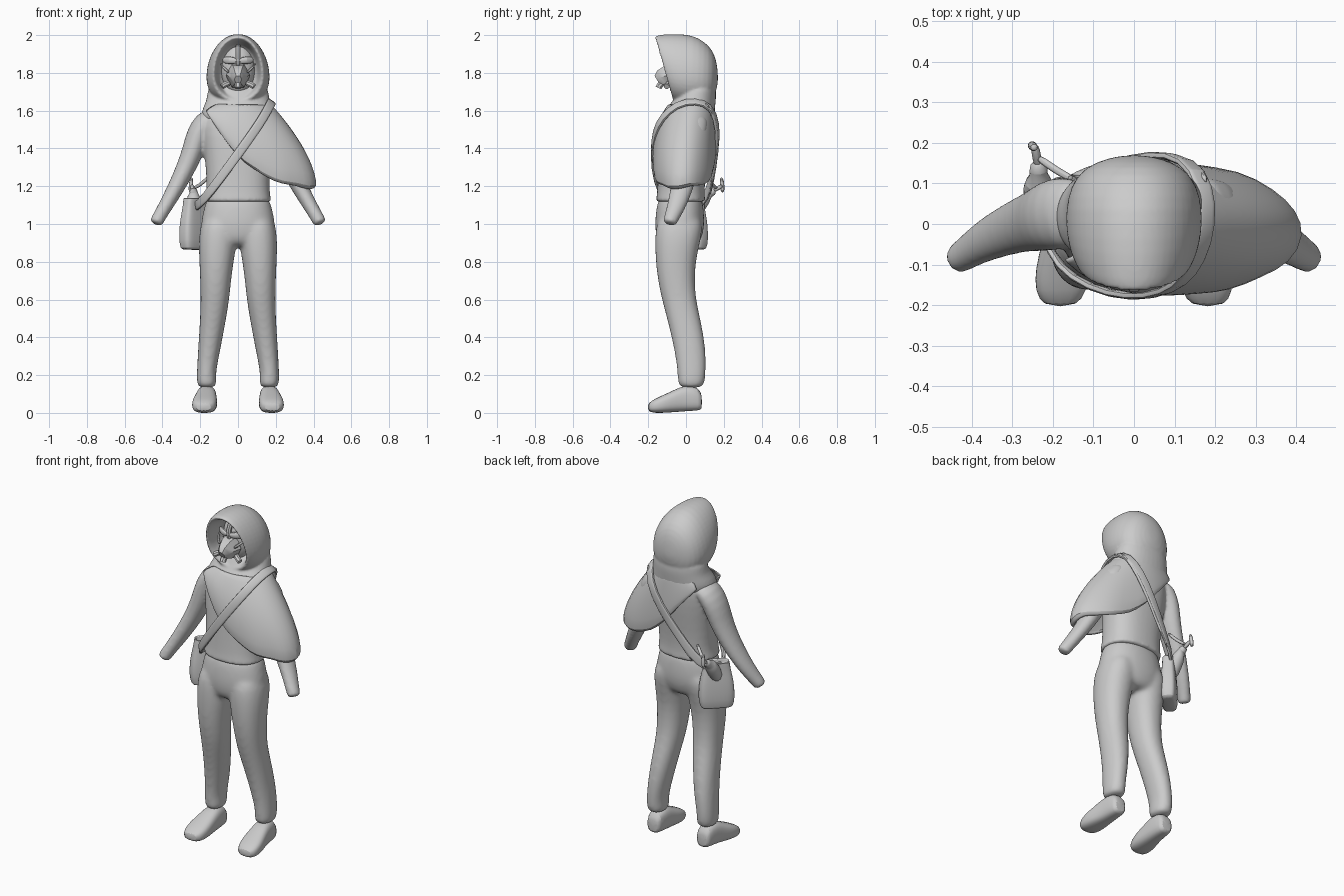
import bpy, bmesh, math
from mathutils import Vector as V


def ring(c, u, v, n=16, p=2.0):
    """Superellipse ring around c spanned by half-axes u and v."""
    pts = []
    for i in range(n):
        a = 2 * math.pi * (i + 0.5) / n
        ca, sa = math.cos(a), math.sin(a)
        pts.append(V(c) + V(u) * math.copysign(abs(ca) ** (2 / p), ca)
                   + V(v) * math.copysign(abs(sa) ** (2 / p), sa))
    return pts


def skin(name, rings, loop=False, wrap=True, mirror=False, sub=1, thick=0):
    """Bridge successive rings into one smooth surface."""
    bm = bmesh.new()
    rows = [[bm.verts.new(p) for p in r] for r in rings]
    n, m = len(rows[0]), len(rows)
    for i in range(m if loop else m - 1):
        a, b = rows[i], rows[(i + 1) % m]
        for j in range(n if wrap else n - 1):
            k = (j + 1) % n
            bm.faces.new((a[j], a[k], b[k], b[j]))
    if wrap and not loop:
        bm.faces.new(rows[0][::-1])
        bm.faces.new(rows[-1])
    bmesh.ops.recalc_face_normals(bm, faces=bm.faces)
    me = bpy.data.meshes.new(name)
    bm.to_mesh(me)
    bm.free()
    ob = bpy.data.objects.new(name, me)
    bpy.context.collection.objects.link(ob)
    if mirror:
        ob.modifiers.new("mirror", 'MIRROR')
    if thick:
        s = ob.modifiers.new("thickness", 'SOLIDIFY')
        s.thickness, s.offset = thick, 0
    if sub:
        s = ob.modifiers.new("smooth", 'SUBSURF')
        s.levels = s.render_levels = sub
    select([ob])
    bpy.ops.object.shade_smooth_by_angle(angle=math.radians(40))
    return ob


def select(obs):
    bpy.ops.object.select_all(action='DESELECT')
    for o in obs:
        o.select_set(True)
    bpy.context.view_layer.objects.active = obs[0]


def fuse(name, obs, voxel, smooth):
    """Melt overlapping closed parts into one continuous skin."""
    select(obs)
    bpy.ops.object.convert(target='MESH')
    bpy.ops.object.join()
    ob = bpy.context.view_layer.objects.active
    ob.name = name
    r = ob.modifiers.new("fuse", 'REMESH')
    r.mode, r.voxel_size, r.use_smooth_shade = 'VOXEL', voxel, True
    s = ob.modifiers.new("relax", 'SMOOTH')
    s.factor, s.iterations = 0.5, smooth
    return ob


def stack(name, rows, p=2.2, **kw):
    """Horizontal sections: (x0, x1, y0, y1, z)."""
    return skin(name, [ring(((a + b) / 2, (c + d) / 2, z), ((b - a) / 2, 0, 0), (0, (d - c) / 2, 0), 20, p)
                       for a, b, c, d, z in rows], **kw)


def tube(name, pts, radii, n=12, **kw):
    """Sweep along pts; radii are (in-plane, sideways) pairs."""
    pts = [V(q) for q in pts]
    rings = []
    for i, q in enumerate(pts):
        t = (pts[min(i + 1, len(pts) - 1)] - pts[max(i - 1, 0)]).normalized()
        ref = V((1, 0, 0)) if abs(t.y) > 0.8 else V((0, 1, 0))
        v = (ref - t * ref.dot(t)).normalized()
        a, b = radii[i] if isinstance(radii, list) else (radii, radii)
        rings.append(ring(q, v.cross(t) * a, v * b, n))
    return skin(name, rings, **kw)


# Trousers: two legs melted into the pelvis
legs = stack("legs", [
    (.118, .212, -.035, .09, .13), (.112, .219, -.045, .10, .16), (.118, .219, -.045, .106, .21),
    (.10, .214, -.057, .107, .3), (.08, .208, -.077, .097, .4), (.062, .202, -.102, .077, .5),
    (.045, .198, -.129, .054, .6), (.036, .201, -.15, .047, .7), (.022, .206, -.162, .052, .8),
    (.006, .21, -.166, .075, .9), (.0, .203, -.163, .092, .98), (.02, .18, -.14, .08, 1.05)], mirror=True)
pelvis = stack("pelvis", [(-.1, .1, -.12, .05, .875), (-.17, .17, -.155, .08, .91), (-.202, .202, -.165, .097, .97),
                          (-.195, .195, -.165, .099, 1.03), (-.174, .174, -.154, .092, 1.12),
                          (-.15, .15, -.13, .07, 1.16)])
fuse("trousers", [pelvis, legs], .011, 12)

# Boots with soles, lofted heel to toe
boot = [(.085, .165, .035, .02, .09), (.07, .165, .045, .012, .135), (.0, .166, .053, .008, .15),
        (-.05, .17, .058, .004, .128), (-.11, .176, .068, .0, .1), (-.165, .18, .065, -.002, .075),
        (-.204, .182, .042, .008, .05)]
skin("boot", [ring((x, y, (a + b) / 2), (w, 0, 0), (0, 0, (b - a) / 2), 16, 2.8)
              for y, x, w, a, b in boot], mirror=True)

# Shirt: body with hem, sleeves ending in simple hands
body = stack("body", [
    (-.17, .17, -.152, .094, 1.115), (-.18, .18, -.162, .104, 1.12), (-.172, .172, -.156, .1, 1.15),
    (-.168, .168, -.152, .1, 1.2), (-.172, .172, -.147, .11, 1.3), (-.185, .185, -.142, .127, 1.42),
    (-.195, .195, -.132, .137, 1.52), (-.175, .175, -.1, .137, 1.59), (-.11, .11, -.05, .12, 1.65)], p=2.4)
sleeves = tube("sleeves", [
    (.12, .03, 1.575), (.178, .028, 1.545), (.215, .02, 1.47), (.237, .01, 1.39), (.274, 0, 1.3),
    (.324, -.02, 1.2), (.375, -.045, 1.11), (.41, -.07, 1.05), (.432, -.085, 1.012), (.437, -.088, 1.0)],
    [(.048, .08), (.06, .092), (.063, .088), (.059, .08), (.053, .07),
     (.046, .062), (.04, .052), (.036, .043), (.037, .038), (.03, .032)], n=16, mirror=True)
fuse("shirt", [body, sleeves], .009, 6)

# Hood: tilted ovals from inside the face opening to the back of the head, narrower on top
hood = [(.1, .01, .03, 1.95, 1.69), (.112, -.1, -.04, 1.96, 1.675), (.122, -.165, -.066, 1.98, 1.66),
        (.136, -.173, -.073, 1.997, 1.648), (.158, -.11, -.045, 2.007, 1.635), (.168, -.04, -.01, 2.008, 1.625),
        (.169, .04, .03, 2.0, 1.62), (.155, .1, .09, 1.965, 1.62), (.12, .142, .14, 1.92, 1.64),
        (.06, .162, .165, 1.86, 1.72), (.02, .167, .17, 1.81, 1.77)]
rings = []
for w, yt, yb, zt, zb in hood:
    r = ring((0, (yt + yb) / 2, (zt + zb) / 2), (w, 0, 0), (0, (yt - yb) / 2, (zt - zb) / 2), 24, 2.15)
    for q in r:
        q.x *= 1 - .16 * (q.z - 1.8) / .2
    rings.append(r)
cowl = stack("cowl", [(-.145, .145, .0, .15, 1.76), (-.164, .164, -.045, .161, 1.7), (-.168, .168, -.068, .16, 1.655),
                      (-.187, .187, -.1, .155, 1.618), (-.2, .2, -.125, .152, 1.575), (-.18, .18, -.11, .13, 1.52)])
fuse("hood", [skin("hood_shell", rings), cowl], .007, 5)

# Shoulder cape: columns drop from the neckline to a slanted, rippled hem
hem = [(-.175, -.08, 1.6), (-.1, -.15, 1.48), (0, -.168, 1.36), (.08, -.174, 1.295), (.16, -.17, 1.25),
       (.24, -.157, 1.225), (.32, -.13, 1.205), (.39, -.09, 1.192), (.425, -.03, 1.195), (.405, .03, 1.205),
       (.35, .085, 1.215), (.26, .125, 1.225), (.15, .145, 1.26), (.05, .155, 1.35), (-.07, .155, 1.48), (-.16, .12, 1.585)]
rows = []
for r in range(8):
    t = min(r / 6, 1)
    row = []
    for i, h in enumerate(hem):
        a = math.atan2((h[1] - .03) / .6, h[0])
        top = V((.17 * math.cos(a), .03 + .12 * math.sin(a), 1.635))
        sx, sy = 1 - (1 - t) ** 1.6, 1 - (1 - t) ** 2.4
        q = V((top.x + (h[0] - top.x) * sx, top.y + (h[1] - top.y) * sy, top.z + (h[2] - top.z) * t))
        q += V((0, -.006 * t * t * math.cos(i * 2.6), .008 * t * math.sin(i * 2.3)))
        if r == 7:  # hem tucked inward
            q += V(((.1 - h[0]) * .1, -h[1] * .12, -.004))
        row.append(q)
    rows.append(row)
skin("cape", rows, wrap=False, thick=.012)


def strap(name, pts, w, th):
    """Closed ribbon lying flat against the body."""
    pts = [V(q) for q in pts]
    rings = []
    for i, q in enumerate(pts):
        t = (pts[(i + 1) % len(pts)] - pts[i - 1]).normalized()
        o = q - V((0, 0, min(q.z, 1.52)))
        o.x *= .5
        o = (o - t * o.dot(t)).normalized()
        rings.append(ring(q, t.cross(o) * w, o * th, 8, 5))
    return skin(name, rings, loop=True)


# Cross-body strap, with a second narrow band at the back
strap("shoulder_strap", [
    (.183, .05, 1.655), (.172, -.05, 1.635), (.135, -.128, 1.565), (.085, -.166, 1.49), (0, -.183, 1.37),
    (-.1, -.162, 1.235), (-.183, -.112, 1.125), (-.225, -.03, 1.09), (-.22, .06, 1.1), (-.17, .11, 1.14),
    (-.09, .137, 1.24), (.01, .166, 1.39), (.1, .171, 1.52), (.158, .135, 1.625)], .026, .01)
tube("back_band", [(.18, .1, 1.645), (.15, .157, 1.56), (.07, .168, 1.43), (-.03, .147, 1.29), (-.14, .125, 1.14)], .009, n=8)

# Hip bag, turned to face back and outward, open at the top
d = V((.7071, .7071, 0))
e = V((-.7071, .7071, 0))
skin("hip_bag", [ring((-.225, .03, z), d * w, e * t, 20, 4) for z, w, t in [
    (.863, .08, .03), (.87, .09, .04), (.91, .1, .046), (1.0, .097, .044), (1.06, .084, .038),
    (1.11, .074, .034), (1.14, .072, .036), (1.14, .062, .028), (1.09, .06, .028)]])

# Flask in the bag with spout, cross handle and hose
tube("flask", [(-.235, .03, 1.03), (-.235, .07, 1.1), (-.235, .105, 1.15), (-.235, .135, 1.168), (-.236, .155, 1.18)],
     [(.036, .036), (.04, .04), (.039, .039), (.03, .03), (.013, .013)])
tube("flask_spout", [(-.236, .14, 1.172), (-.24, .17, 1.19), (-.245, .195, 1.205)], .012, n=8)
tube("flask_handle", [(-.252, .193, 1.165), (-.25, .193, 1.2), (-.245, .187, 1.25)], .012, n=8)
tube("hose", [(-.238, .165, 1.19), (-.21, .145, 1.2), (-.18, .125, 1.225), (-.15, .11, 1.255)], .01, n=8)

# Face set back in the hood, with a faceted breathing mask and fittings
skin("face", [ring((0, .01, 1.82 + .145 * math.sin(a)), (.096 * math.cos(a), 0, 0), (0, .085 * math.cos(a), 0), 16)
              for a in [math.radians(x) for x in (-85, -60, -35, -10, 15, 40, 65, 85)]])
tube("breathing_mask", [(0, -.06, 1.785), (0, -.105, 1.785), (0, -.138, 1.775), (0, -.155, 1.765)],
     [(.072, .064), (.062, .054), (.045, .036), (.026, .02)], n=6, sub=0)
tube("mask_valve", [(0, -.12, 1.75), (0, -.14, 1.732), (0, -.145, 1.72)], .018, n=8, sub=0)
tube("mask_filter", [(.05, -.085, 1.745), (.068, -.098, 1.738), (.085, -.103, 1.728)], .016, n=8, sub=0, mirror=True)
tube("mask_side_band", [(.045, -.11, 1.8), (.08, -.085, 1.83), (.092, -.02, 1.85)], .01, n=8, mirror=True)
tube("goggle_frame", [(0, -.088, 1.862), (.045, -.085, 1.868), (.085, -.05, 1.868)],
     [(.016, .012), (.024, .014), (.018, .01)], n=8, mirror=True)
tube("brow_band", [(0, -.085, 1.84), (0, -.088, 1.89), (0, -.065, 1.935), (0, -.03, 1.955)],
     [(.012, .01), (.015, .014), (.015, .014), (.015, .01)], n=8, sub=0)
